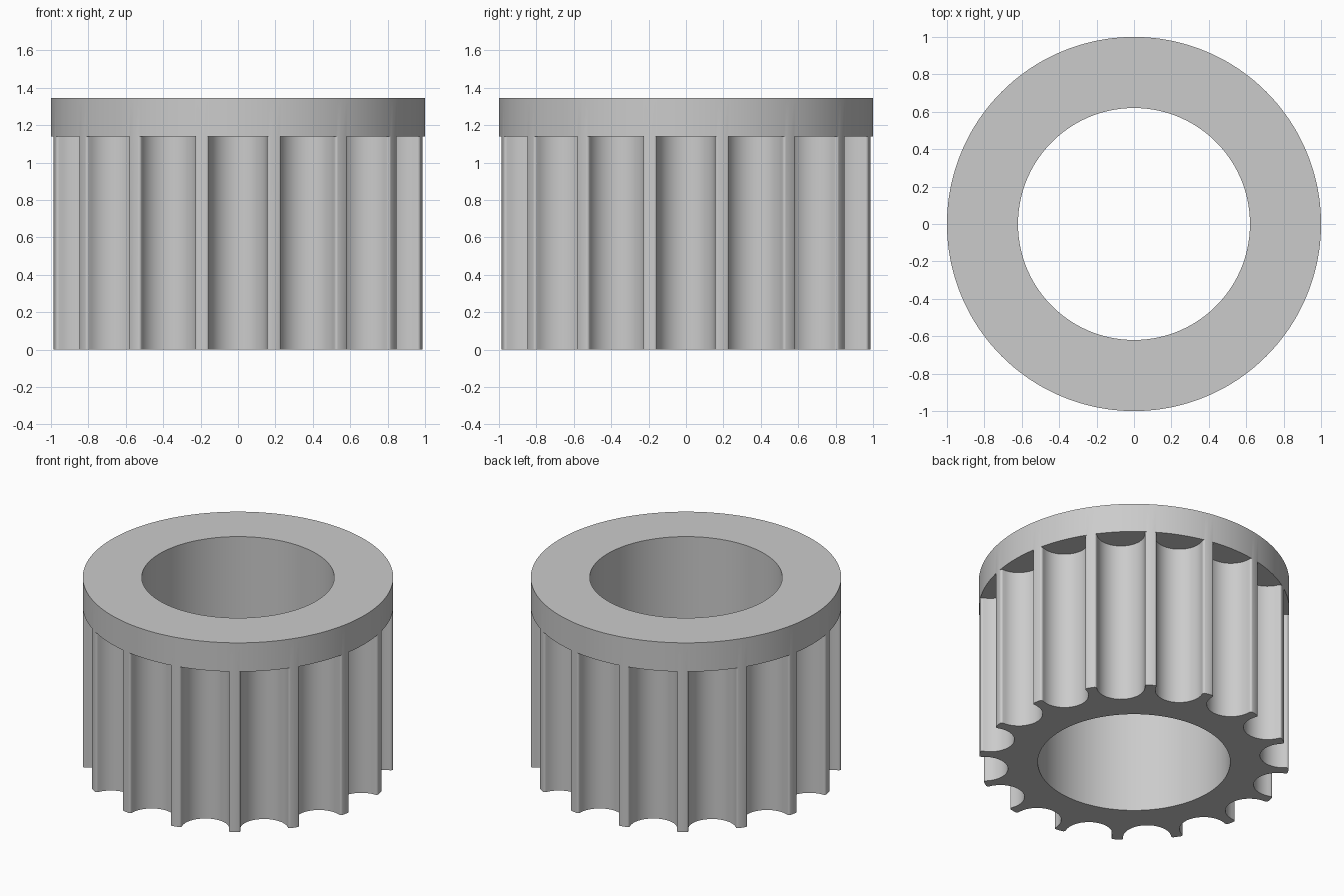
import bpy, bmesh
from math import sin, cos, pi, asin, sqrt, radians

cube = bpy.data.objects.get("Cube")
if cube:
    bpy.data.objects.remove(cube)

TEETH = 16
OUTER, BORE = 1.0, 0.62
FLANGE_Z, TOP_Z = 1.14, 1.345
GROOVE, FILLET = 0.155, 0.015          # groove radius, tooth corner radius
TIP_X = GROOVE + FILLET
NECK = sqrt(OUTER ** 2 - TIP_X ** 2) - FILLET
ARC, CORNER = 24, 4                    # segments in groove arc and tooth corner

# One groove, from tooth tip to tooth tip, as (sideways, outward) points
corner = [(TIP_X - FILLET * sin(a), NECK + FILLET * cos(a))
          for a in (pi / 2 * i / CORNER for i in range(CORNER + 1))]
arc = [(GROOVE * cos(a), NECK - GROOVE * sin(a))
       for a in (pi * i / ARC for i in range(1, ARC))]
groove = corner + arc + [(-x, y) for x, y in reversed(corner)]
half = asin(TIP_X / OUTER)

# Repeat the groove round the axis, with a matching point on a plain circle
profile, angles = [], []
for k in range(TEETH):
    turn = 2 * pi * k / TEETH
    for i, (x, y) in enumerate(groove):
        profile.append((y * cos(turn) + x * sin(turn), y * sin(turn) - x * cos(turn)))
        angles.append(turn - half + 2 * half * i / (len(groove) - 1))
    mid = turn + pi / TEETH
    profile.append((OUTER * cos(mid), OUTER * sin(mid)))
    angles.append(mid)

bm = bmesh.new()


def ring(points, z):
    return [bm.verts.new((x, y, z)) for x, y in points]


def circle(r):
    return [(r * cos(a), r * sin(a)) for a in angles]


def bridge(a, b):
    for i in range(len(a)):
        bm.faces.new((a[i - 1], a[i], b[i], b[i - 1]))


# Toothed wall, flange underside, flange rim, top face and bore
loops = [ring(profile, 0), ring(profile, FLANGE_Z), ring(circle(OUTER), FLANGE_Z),
         ring(circle(OUTER), TOP_Z), ring(circle(BORE), TOP_Z), ring(circle(BORE), 0)]
for lower, upper in zip(loops, loops[1:]):
    bridge(lower, upper)

# Bottom face between the teeth and the bore
bmesh.ops.remove_doubles(bm, verts=bm.verts[:], dist=0.0001)
bmesh.ops.dissolve_degenerate(bm, edges=bm.edges[:], dist=0.0001)
rim = [e for e in bm.edges if e.is_boundary]
bmesh.ops.triangle_fill(bm, edges=rim, use_beauty=True, normal=(0, 0, -1))
bmesh.ops.recalc_face_normals(bm, faces=bm.faces[:])

mesh = bpy.data.meshes.new("toothed_pulley")
bm.to_mesh(mesh)
bm.free()
pulley = bpy.data.objects.new("toothed_pulley", mesh)
bpy.context.collection.objects.link(pulley)

# Plain grey material
grey = bpy.data.materials.new("light_grey")
grey.use_nodes = True
colour = (0.6, 0.6, 0.6, 1)
grey.diffuse_color = colour
grey.node_tree.nodes["Principled BSDF"].inputs["Base Color"].default_value = colour
mesh.materials.append(grey)

bpy.ops.object.select_all(action='DESELECT')
pulley.select_set(True)
bpy.context.view_layer.objects.active = pulley
bpy.ops.object.shade_smooth_by_angle(angle=radians(35))
